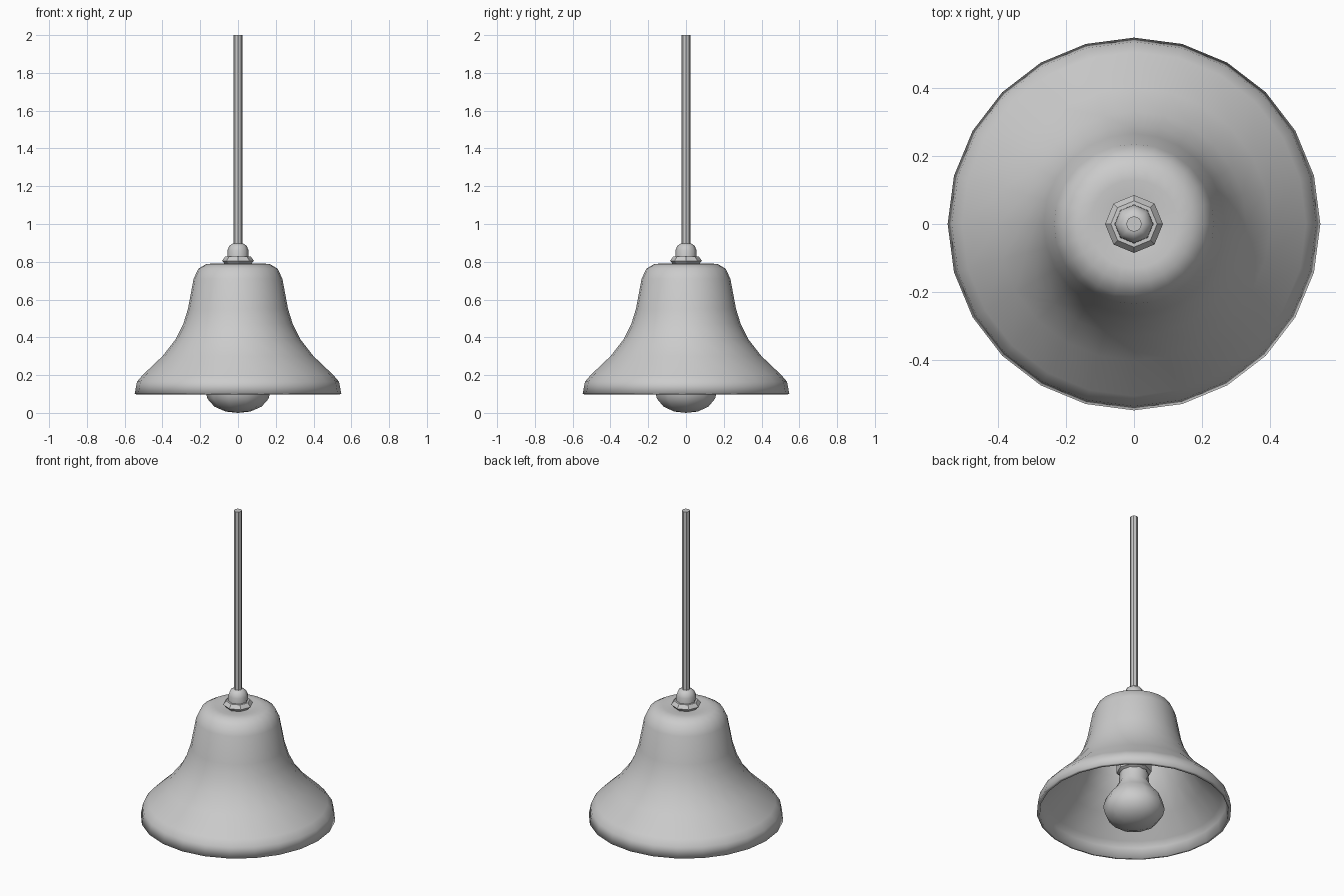
import bpy
import bmesh
from math import cos, sin, tau

cube = bpy.data.objects.get("Cube")
if cube:
    bpy.data.objects.remove(cube, do_unlink=True)

grey = bpy.data.materials.new("plain grey")
grey.use_nodes = True
grey.diffuse_color = (0.6, 0.6, 0.6, 1)
grey.node_tree.nodes["Principled BSDF"].inputs["Base Color"].default_value = (0.6, 0.6, 0.6, 1)


def lathe(name, profile, sides, angle=0.6):
    """Turn a (radius, height) profile, listed top to bottom, about the z axis."""
    bm = bmesh.new()
    rings = []
    for r, z in profile:
        if r == 0:
            rings.append([bm.verts.new((0, 0, z))] * sides)
        else:
            rings.append([bm.verts.new((r * cos(tau * i / sides), r * sin(tau * i / sides), z))
                          for i in range(sides)])
    for upper, lower in zip(rings, rings[1:]):
        for i in range(sides):
            j = (i + 1) % sides
            corners = dict.fromkeys((upper[i], lower[i], lower[j], upper[j]))
            bm.faces.new(list(corners))
    mesh = bpy.data.meshes.new(name)
    bm.to_mesh(mesh)
    bm.free()
    mesh.materials.append(grey)
    obj = bpy.data.objects.new(name, mesh)
    bpy.context.collection.objects.link(obj)
    bpy.ops.object.select_all(action="DESELECT")
    obj.select_set(True)
    bpy.context.view_layer.objects.active = obj
    bpy.ops.object.shade_smooth_by_angle(angle=angle)
    return obj


# Bell-shaped shade with a thin wall
shade = lathe("shade", [
    (0, 0.78), (0.08, 0.783), (0.13, 0.792), (0.17, 0.787), (0.21, 0.763),
    (0.235, 0.71), (0.265, 0.55), (0.29, 0.47), (0.33, 0.39), (0.40, 0.30),
    (0.505, 0.20), (0.535, 0.165), (0.547, 0.10)], 24)
wall = shade.modifiers.new("wall", "SOLIDIFY")
wall.thickness = 0.018
wall.offset = -1

# Hanging rod
lathe("rod", [(0, 2), (0.023, 2), (0.023, 0.87), (0, 0.87)], 8)

# Collar and rounded cap where the rod meets the shade
lathe("collar", [(0, 0.83), (0.068, 0.827), (0.085, 0.805), (0.066, 0.785), (0, 0.785)], 8, 0.3)
lathe("cap", [(0, 0.898), (0.028, 0.897), (0.046, 0.885), (0.056, 0.86),
              (0.057, 0.82), (0, 0.82)], 8, 0.9)

# Bulb holder under the top of the shade
lathe("socket", [(0, 0.78), (0.075, 0.78), (0.075, 0.42), (0.098, 0.40),
                 (0.098, 0.35), (0.08, 0.34), (0, 0.34)], 8, 0.5)

# Light bulb
lathe("bulb", [(0, 0.36), (0.08, 0.36), (0.085, 0.28), (0.115, 0.225), (0.158, 0.175),
               (0.173, 0.12), (0.162, 0.075), (0.125, 0.033), (0.065, 0.007), (0, 0)], 10, 1.2)
